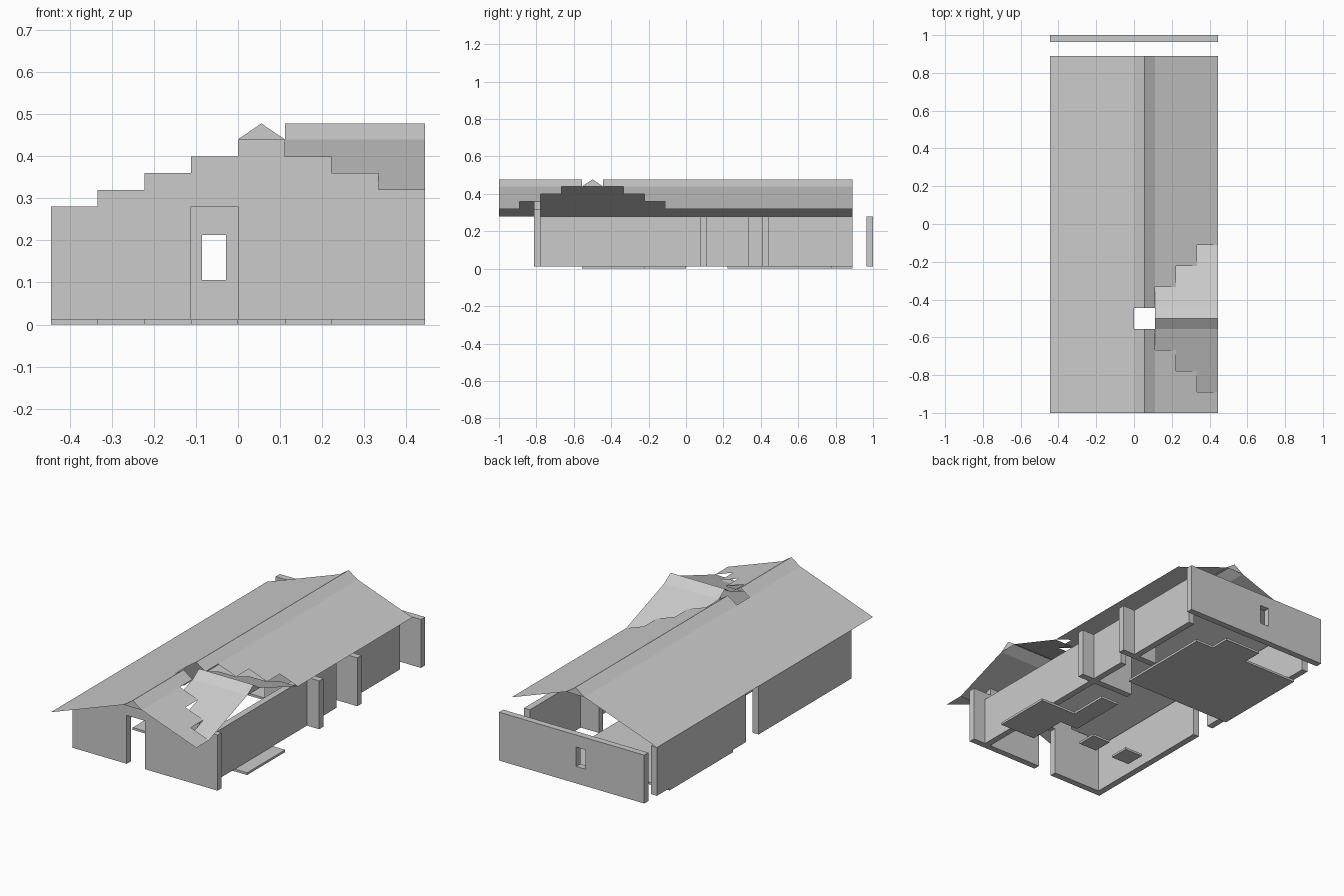
import bpy, bmesh

if "Cube" in bpy.data.objects:
    bpy.data.objects.remove(bpy.data.objects["Cube"])

C = 1 / 9          # grid cell
T = 0.036          # wall thickness
FZ = 0.0125        # floor height
WH = 0.28          # wall height
STEP = 0.04        # roof rise per cell
RIDGE = 0.478


def make(name, bm):
    me = bpy.data.meshes.new(name)
    bm.to_mesh(me)
    bm.free()
    ob = bpy.data.objects.new(name, me)
    bpy.context.collection.objects.link(ob)
    return ob


def add_box(bm, x0, x1, y0, y1, z0=FZ, z1=WH):
    r = bmesh.ops.create_cube(bm, size=1)
    for v in r["verts"]:
        v.co.x = x0 if v.co.x < 0 else x1
        v.co.y = y0 if v.co.y < 0 else y1
        v.co.z = z0 if v.co.z < 0 else z1


def boxes(name, items):
    bm = bmesh.new()
    for b in items:
        add_box(bm, *b)
    return make(name, bm)


def extruded(name, pts, y0, y1):
    bm = bmesh.new()
    f = bm.faces.new([bm.verts.new((x, y0, z)) for x, z in pts])
    r = bmesh.ops.extrude_face_region(bm, geom=[f])
    vs = [g for g in r["geom"] if isinstance(g, bmesh.types.BMVert)]
    bmesh.ops.translate(bm, vec=(0, y1 - y0, 0), verts=vs)
    bmesh.ops.recalc_face_normals(bm, faces=bm.faces)
    return make(name, bm)


def face(bm, pts):
    f = bm.faces.new([bm.verts.new(p) for p in pts])
    f.normal_update()
    if f.normal.z < -1e-6:
        f.normal_flip()


def slope_x(bm, xa, za, xb, zb, y0, y1):
    face(bm, [(xa, y0, za), (xb, y0, zb), (xb, y1, zb), (xa, y1, za)])


def slope_y(bm, ya, za, yb, zb, x0, x1):
    face(bm, [(x0, ya, za), (x1, ya, za), (x1, yb, zb), (x0, yb, zb)])


# Front wall with stepped gable and full-height doorway
tops = [.28, .32, .36, .40, .44, .40, .36, .32]
pts = [(-C, FZ), (-4 * C, FZ)]
for i, t in enumerate(tops):
    pts += [((i - 4) * C, t), ((i - 3) * C, t)]
pts += [(4 * C, FZ), (0, FZ), (0, WH), (-C, WH)]
extruded("front_wall", pts, -7 * C - T, -7 * C)

# Back wall, four pieces round a small window
xl, xr, zb, zt = -.085, -.028, .106, .213
boxes("back_wall", [(-4 * C, xl, 1 - T, 1), (xr, 4 * C, 1 - T, 1),
                    (xl, xr, 1 - T, 1, FZ, zb), (xl, xr, 1 - T, 1, zt, WH)])

# Side walls with door gaps, and short cross partitions
boxes("left_wall", [(-4 * C, -4 * C + T, -7 * C, 0), (-4 * C, -4 * C + T, C, 8 * C)])
boxes("right_wall", [(3 * C, 3 * C + T, -7 * C, 3 * C), (3 * C, 3 * C + T, 4 * C, 8 * C)])
boxes("partitions", [(C, 4 * C, C - T, C), (2 * C, 4 * C, 4 * C - T, 4 * C)])

# Floor slabs
boxes("floor_slabs", [
    (-4 * C, 2 * C, 2 * C, 7 * C, 0, FZ), (-C, C, 7 * C, 8 * C, 0, FZ),
    (2 * C, 4 * C, -5 * C, -2 * C, 0, FZ), (C, 2 * C, -3 * C, 0, 0, FZ),
    (-C, 0, -4 * C, -3 * C, 0, FZ), (-3 * C, -2 * C, -4 * C, -3 * C, 0, FZ)])

# Main roof: thin slopes with a stepped opening for the cross gable
YM, Y0, Y1, ZC = -.5, -1, 8 * C, .44
bm = bmesh.new()
slope_x(bm, -4 * C, .28, 0, ZC, Y0, Y1)
for k in range(4):
    h = (k + .5) * C
    for a, b in ((Y0, YM - h), (YM + h, Y1)):
        if k == 0:
            slope_x(bm, 0, ZC, C / 2, RIDGE, a, b)
            slope_x(bm, C / 2, RIDGE, C, ZC, a, b)
        else:
            z = ZC - STEP * (k - 1)
            slope_x(bm, k * C, z, (k + 1) * C, z - STEP, a, b)
for y in (Y0, Y1):
    face(bm, [(0, y, ZC), (C, y, ZC), (C / 2, y, RIDGE)])
make("main_roof", bm)

# Cross gable roof: stepped rows either side of its own ridge
bm = bmesh.new()
for s in (-1, 1):
    slope_y(bm, YM, RIDGE, YM + s * C / 2, ZC, C, 4 * C)
    for k in (1, 2, 3):
        z = ZC - STEP * (k - 1)
        slope_y(bm, YM + s * (k - .5) * C, z, YM + s * (k + .5) * C, z - STEP, k * C, 4 * C)
face(bm, [(4 * C, YM - C / 2, ZC), (4 * C, YM + C / 2, ZC), (4 * C, YM, RIDGE)])
make("cross_roof", bm)
